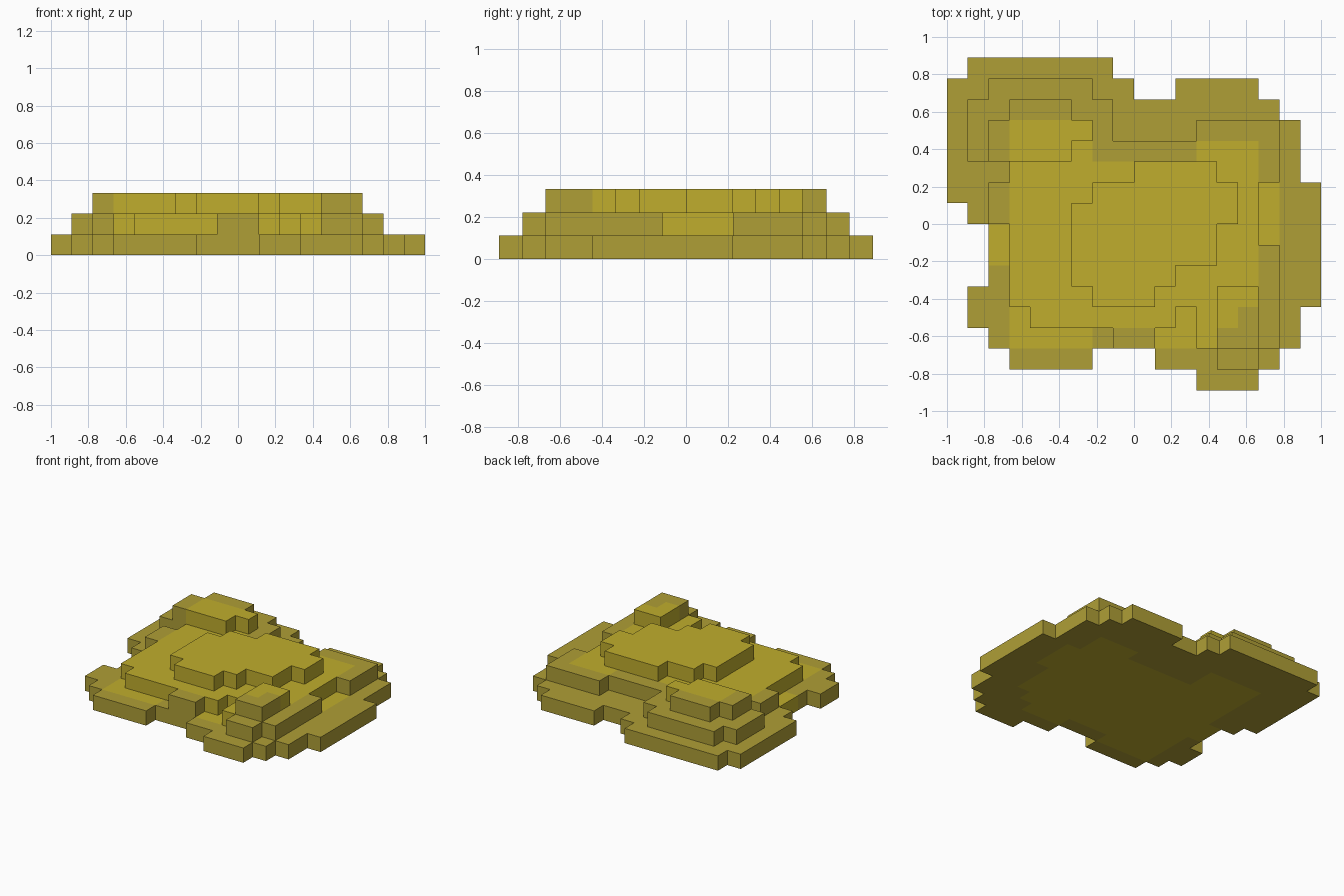
import bpy
import bmesh
import math

CELL = 1 / 9  # size of one block of the stepped mound

cube = bpy.data.objects.get("Cube")
if cube:
    bpy.data.objects.remove(cube, do_unlink=True)


def make_material(name, colour):
    mat = bpy.data.materials.new(name)
    mat.use_nodes = True
    mat.diffuse_color = (*colour, 1)
    shader = mat.node_tree.nodes["Principled BSDF"]
    shader.inputs["Base Color"].default_value = (*colour, 1)
    shader.inputs["Roughness"].default_value = 0.9
    return mat


dull = make_material("dull ochre", (0.43, 0.345, 0.037))
bright = make_material("bright mustard", (0.525, 0.42, 0.026))


def cells_of(rects):
    """Union of grid rectangles (left, front, right, back) as a set of cells."""
    return {(x, y)
            for left, front, right, back in rects
            for x in range(left, right)
            for y in range(front, back)}


# Bright core of the mound, seen from above; every other block is dull
core = cells_of([
    (-6, -6, -2, 5), (-6, -5, 5, 3), (-6, -4, 6, 3), (3, -4, 6, 4),
    (-7, -2, 6, 0), (0, -1, 7, 2), (1, -6, 4, 0),
])


def make_slab(name, level, rects):
    """One block-thick slab with a stepped outline, coloured by the core rule."""
    cells = cells_of(rects)
    bm = bmesh.new()
    corners = {}

    def corner(x, y, z):
        if (x, y, z) not in corners:
            corners[x, y, z] = bm.verts.new((x * CELL, y * CELL, z * CELL))
        return corners[x, y, z]

    for x, y in sorted(cells):
        ring = [(x, y), (x + 1, y), (x + 1, y + 1), (x, y + 1)]
        low = [corner(*p, level) for p in ring]
        high = [corner(*p, level + 1) for p in ring]
        faces = [bm.faces.new(high), bm.faces.new(low[::-1])]
        # Walls only where the neighbouring cell is empty
        for i, (dx, dy) in enumerate([(0, -1), (1, 0), (0, 1), (-1, 0)]):
            if (x + dx, y + dy) not in cells:
                j = (i + 1) % len(ring)
                faces.append(bm.faces.new((low[i], low[j], high[j], high[i])))
        for face in faces:
            face.material_index = int((x, y) in core)

    # Merge the grid into clean flat faces, keeping colour borders
    bmesh.ops.dissolve_limit(bm, angle_limit=math.radians(1), verts=bm.verts[:],
                             edges=bm.edges[:], delimit={'MATERIAL'})
    mesh = bpy.data.meshes.new(name)
    bm.to_mesh(mesh)
    bm.free()
    mesh.materials.append(dull)
    mesh.materials.append(bright)
    obj = bpy.data.objects.new(name, mesh)
    bpy.context.collection.objects.link(obj)
    return obj


# Lowest and widest step
make_slab("base_step", 0, [
    (-8, 0, -1, 8), (-9, 1, 0, 7), (2, -4, 6, 7), (-7, -6, 7, 6),
    (-7, -6, 8, 5), (4, -4, 9, 2), (-8, -5, 0, -3), (-6, -7, -2, 0),
    (1, -7, 7, 0), (3, -8, 6, 0),
])

# Middle step
make_slab("middle_step", 1, [
    (-7, 3, -2, 7), (-8, 3, -1, 6), (3, 2, 7, 5), (-6, 2, 7, 4),
    (-7, 0, 6, 2), (-6, -4, 6, 2), (3, -6, 7, -1), (-5, -5, 2, 0),
    (-1, -6, 1, 0), (4, -7, 6, 0),
])

# Three raised tops
make_slab("centre_plateau", 2, [
    (0, -2, 4, 3), (-2, -4, 1, 2), (-3, -3, 2, 1), (-3, -2, 4, 1),
    (-2, 0, 5, 2),
])
make_slab("back_right_top", 2, [(-6, 3, -3, 6), (-7, 3, -3, 5), (-7, 4, -2, 5)])
make_slab("front_left_top", 2, [(4, -6, 6, -3)])
